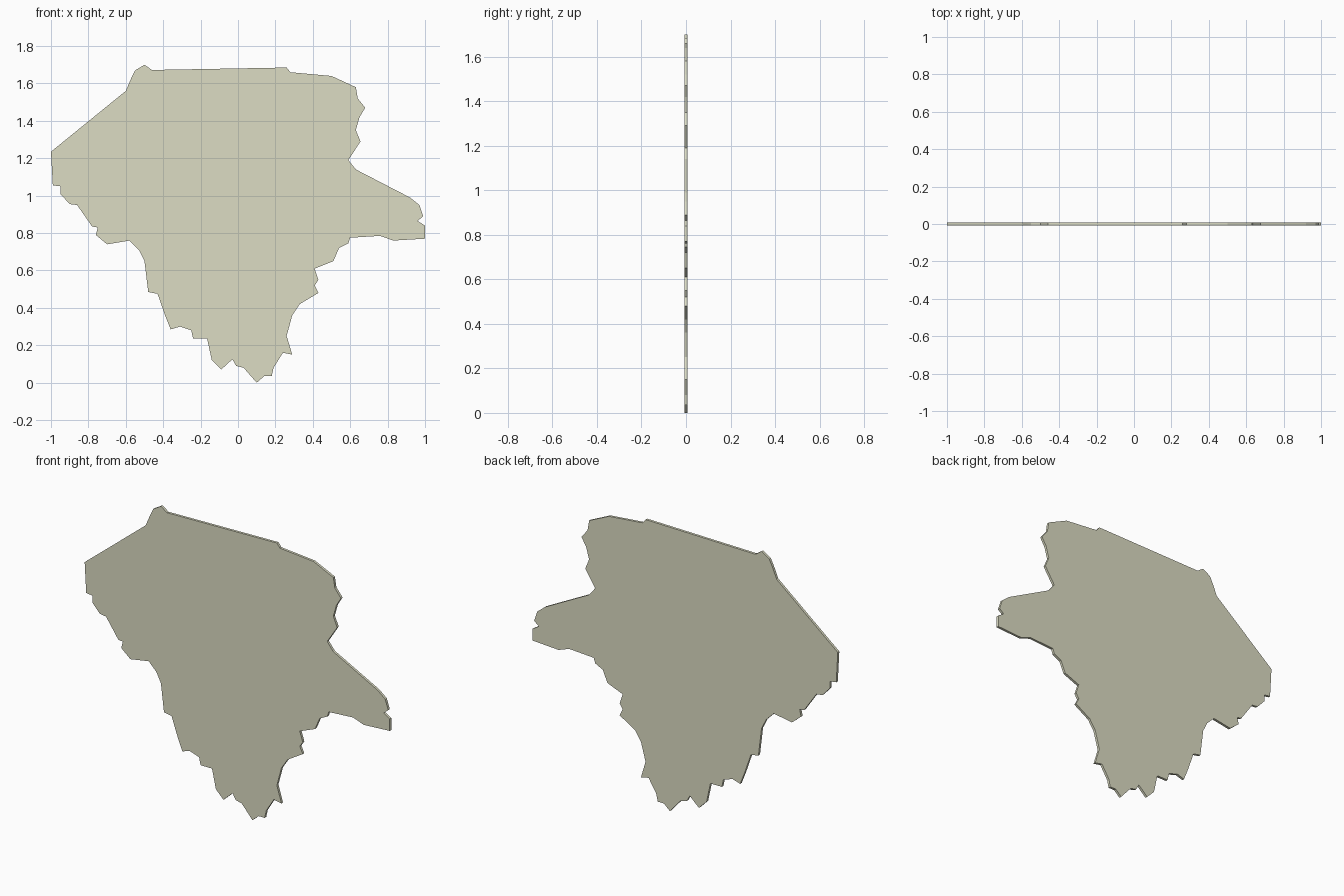
import bpy, bmesh
from mathutils import Vector

THICKNESS = 0.015

# Outline in (x, z), clockwise from the top left corner
outline = [
    # top edge
    (-.55, 1.67), (-.50, 1.70), (-.46, 1.672), (.26, 1.685), (.28, 1.66), (.50, 1.64),
    # upper right side
    (.63, 1.58), (.64, 1.52), (.68, 1.47), (.65, 1.42), (.63, 1.35), (.655, 1.29), (.59, 1.19), (.63, 1.14),
    # right arm
    (.92, .99), (.97, .95), (.99, .89), (.96, .865), (1, .84), (1, .77), (.83, .76), (.76, .785), (.60, .775),
    # lower right side
    (.59, .745), (.54, .72), (.51, .65), (.41, .61), (.43, .55), (.41, .52), (.43, .48), (.33, .42),
    (.29, .36), (.26, .25), (.29, .15), (.24, .16), (.19, .08), (.18, .035),
    # bottom tip
    (.14, .035), (.10, 0), (.03, .08), (-.01, .09), (-.03, .125), (-.09, .07), (-.14, .12),
    # lower left side
    (-.165, .235), (-.24, .235), (-.25, .28), (-.31, .30), (-.36, .285), (-.39, .36), (-.43, .475),
    (-.48, .485), (-.50, .65), (-.53, .71), (-.58, .76), (-.70, .74),
    # upper left side
    (-.76, .79), (-.75, .83), (-.78, .835), (-.86, .95), (-.90, .955), (-.95, 1.01), (-.95, 1.05),
    (-.99, 1.055), (-1, 1.235), (-.60, 1.56), (-.57, 1.63),
]

# Flat plate: outline face extruded through its thickness
bm = bmesh.new()
face = bm.faces.new([bm.verts.new((x, -THICKNESS / 2, z)) for x, z in outline])
result = bmesh.ops.extrude_face_region(bm, geom=[face])
moved = [g for g in result["geom"] if isinstance(g, bmesh.types.BMVert)]
bmesh.ops.translate(bm, verts=moved, vec=Vector((0, THICKNESS, 0)))
# Close the front if the extrusion removed the source face
if not face.is_valid:
    bmesh.ops.holes_fill(bm, edges=[e for e in bm.edges if e.is_boundary])
bmesh.ops.recalc_face_normals(bm, faces=bm.faces)
mesh = bpy.data.meshes.new("region_plate")
bm.to_mesh(mesh)
bm.free()

plate = bpy.data.objects.new("region_plate", mesh)
bpy.context.collection.objects.link(plate)

# Pale sand colour
sand = bpy.data.materials.new("pale_sand")
sand.diffuse_color = (0.72, 0.72, 0.55, 1)
mesh.materials.append(sand)
